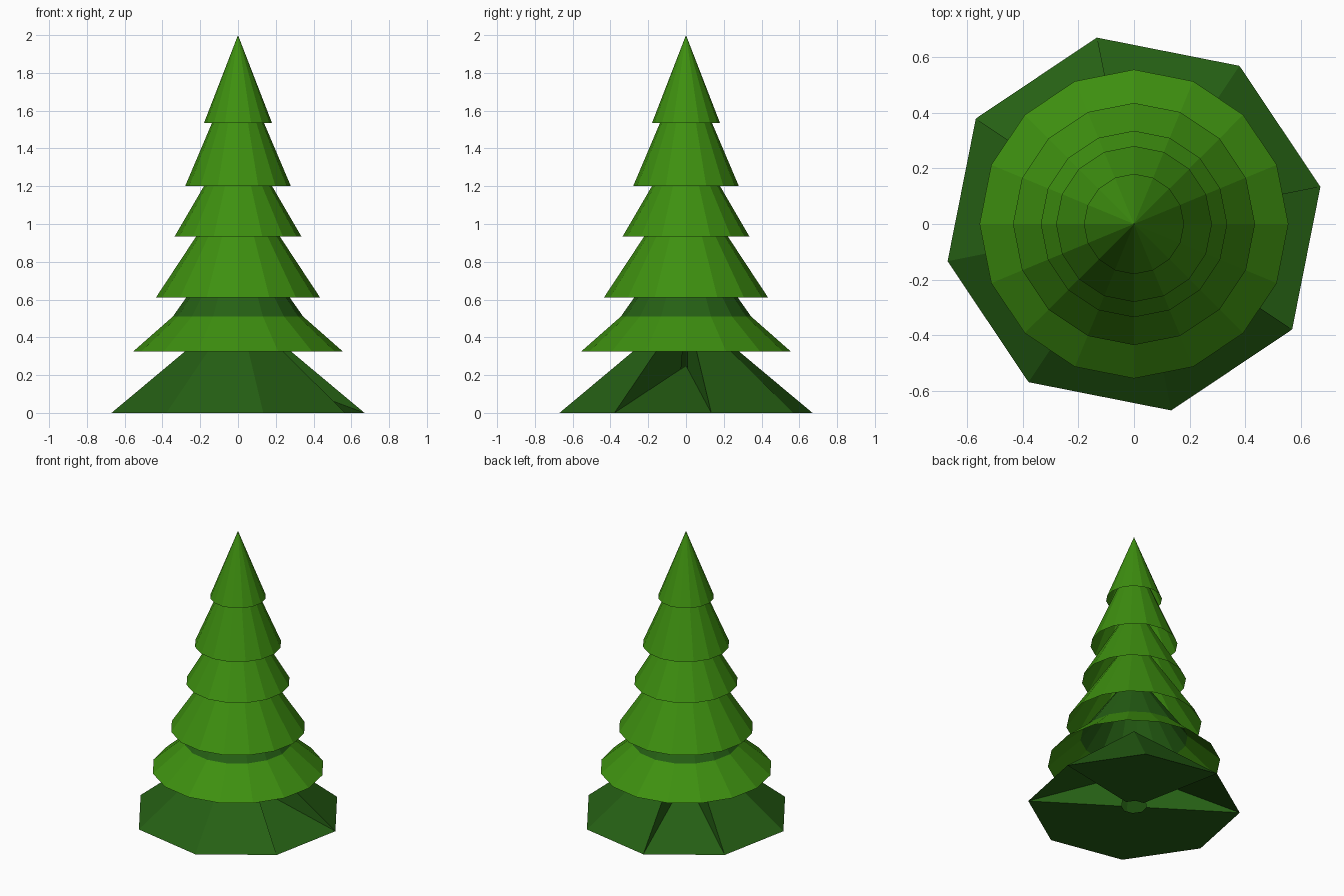
import bpy, bmesh, math

cube = bpy.data.objects.get("Cube")
if cube:
    bpy.data.objects.remove(cube, do_unlink=True)


def material(name, rgb):
    mat = bpy.data.materials.new(name)
    mat.use_nodes = True
    color = (*rgb, 1)
    mat.diffuse_color = color
    mat.node_tree.nodes["Principled BSDF"].inputs["Base Color"].default_value = color
    return mat


leaf_green = material("leaf_green", (0.048, 0.28, 0.005))
shade_green = material("shade_green", (0.019, 0.118, 0.007))


def polar(r, degrees, z):
    a = math.radians(degrees)
    return (r * math.cos(a), r * math.sin(a), z)


def finish(bm, name, mats):
    bmesh.ops.remove_doubles(bm, verts=bm.verts, dist=0.0001)
    mesh = bpy.data.meshes.new(name)
    bm.to_mesh(mesh)
    bm.free()
    for mat in mats:
        mesh.materials.append(mat)
    obj = bpy.data.objects.new(name, mesh)
    bpy.context.collection.objects.link(obj)
    return obj


def add_face(bm, points):
    return bm.faces.new([bm.verts.new(p) for p in points])


def branch_tier(name, rings, apex, sides=16):
    """Open hollow cone: rings of (radius, height) closed by a point."""
    bm = bmesh.new()
    step = 360 / sides
    for i in range(sides):
        a, b = i * step, (i + 1) * step
        for (r0, z0), (r1, z1) in zip(rings, rings[1:]):
            add_face(bm, [polar(r0, a, z0), polar(r0, b, z0),
                          polar(r1, b, z1), polar(r1, a, z1)])
        r, z = rings[-1]
        tip = add_face(bm, [polar(r, a, z), polar(r, b, z), (0, 0, apex)])
        # The upper part of a two-step tier is in the darker green
        tip.material_index = len(rings) - 1
    return finish(bm, name, [leaf_green, shade_green])


# Branch tiers, from the tip down
branch_tier("top_tier", [(0.18, 1.535)], 2.0)
branch_tier("second_tier", [(0.28, 1.2)], 1.86)
branch_tier("third_tier", [(0.335, 0.935)], 1.51)
branch_tier("fourth_tier", [(0.435, 0.61)], 1.27)
branch_tier("fifth_tier", [(0.555, 0.325), (0.345, 0.51)], 1.0)

# Eight-sided skirt with two folded-in sectors
RADIUS, HUB, TOP, FOLD = 0.683, 0.08, 0.56, 0.25
bm = bmesh.new()
for i in range(8):
    a = 11.3 + 45 * i
    b = a + 45
    rim_a, rim_b = polar(RADIUS, a, 0), polar(RADIUS, b, 0)
    hub_a, hub_b = polar(HUB, a, 0), polar(HUB, b, 0)
    peak = (0, 0, TOP)
    if i in (2, 7):
        # Shallow ramp between two upright walls
        add_face(bm, [rim_a, rim_b, (0, 0, FOLD)])
        add_face(bm, [rim_a, peak, hub_a])
        add_face(bm, [rim_b, hub_b, peak])
    else:
        add_face(bm, [rim_a, rim_b, peak])
        add_face(bm, [rim_b, rim_a, hub_a, hub_b])
finish(bm, "bottom_skirt", [shade_green])
